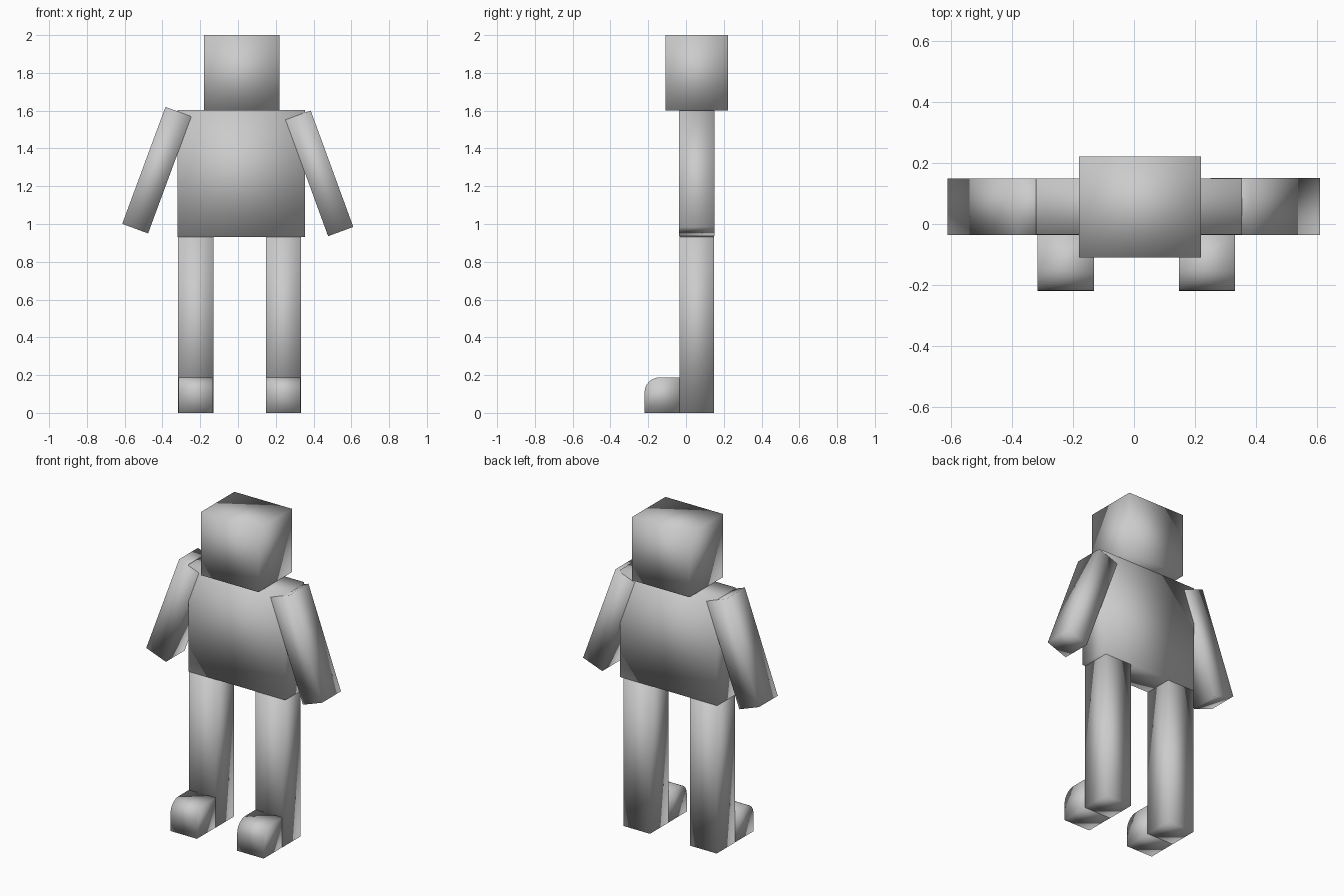
import bpy, bmesh, math
from mathutils import Matrix, Vector

if "Cube" in bpy.data.objects:
    bpy.data.objects.remove(bpy.data.objects["Cube"])


def box(name, center, size, tilt=0.0, round_front=0.0):
    """Smooth-shaded box, tilted about y, optionally with a rounded top front edge."""
    bm = bmesh.new()
    bmesh.ops.create_cube(bm, size=1.0, matrix=Matrix.Diagonal((*size, 1.0)))
    if round_front:
        edges = [e for e in bm.edges
                 if all(v.co.y < 0 and v.co.z > 0 for v in e.verts)]
        bmesh.ops.bevel(bm, geom=edges, offset=round_front, segments=8,
                        profile=0.5, affect='EDGES')
    for f in bm.faces:
        f.smooth = True
    bm.transform(Matrix.Rotation(math.radians(tilt), 4, 'Y'))
    mesh = bpy.data.meshes.new(name)
    bm.to_mesh(mesh)
    bm.free()
    obj = bpy.data.objects.new(name, mesh)
    obj.location = Vector(center)
    bpy.context.collection.objects.link(obj)
    return obj


# Head and torso
box("head", (0.02, 0.056, 1.801), (0.40, 0.331, 0.398))
box("torso", (0.017, 0.057, 1.267), (0.676, 0.184, 0.672))

# Arms, hanging outward from the shoulders
box("left_arm", (-0.43, 0.057, 1.285), (0.146, 0.186, 0.66), tilt=20.3)
box("right_arm", (0.431, 0.057, 1.268), (0.142, 0.187, 0.656), tilt=-20.1)

# Legs and rounded feet
for side, x in (("left", -0.224), ("right", 0.24)):
    box(side + "_leg", (x, 0.056, 0.465), (0.186, 0.183, 0.93))
    box(side + "_foot", (x, -0.127, 0.094), (0.184, 0.185, 0.188), round_front=0.08)
